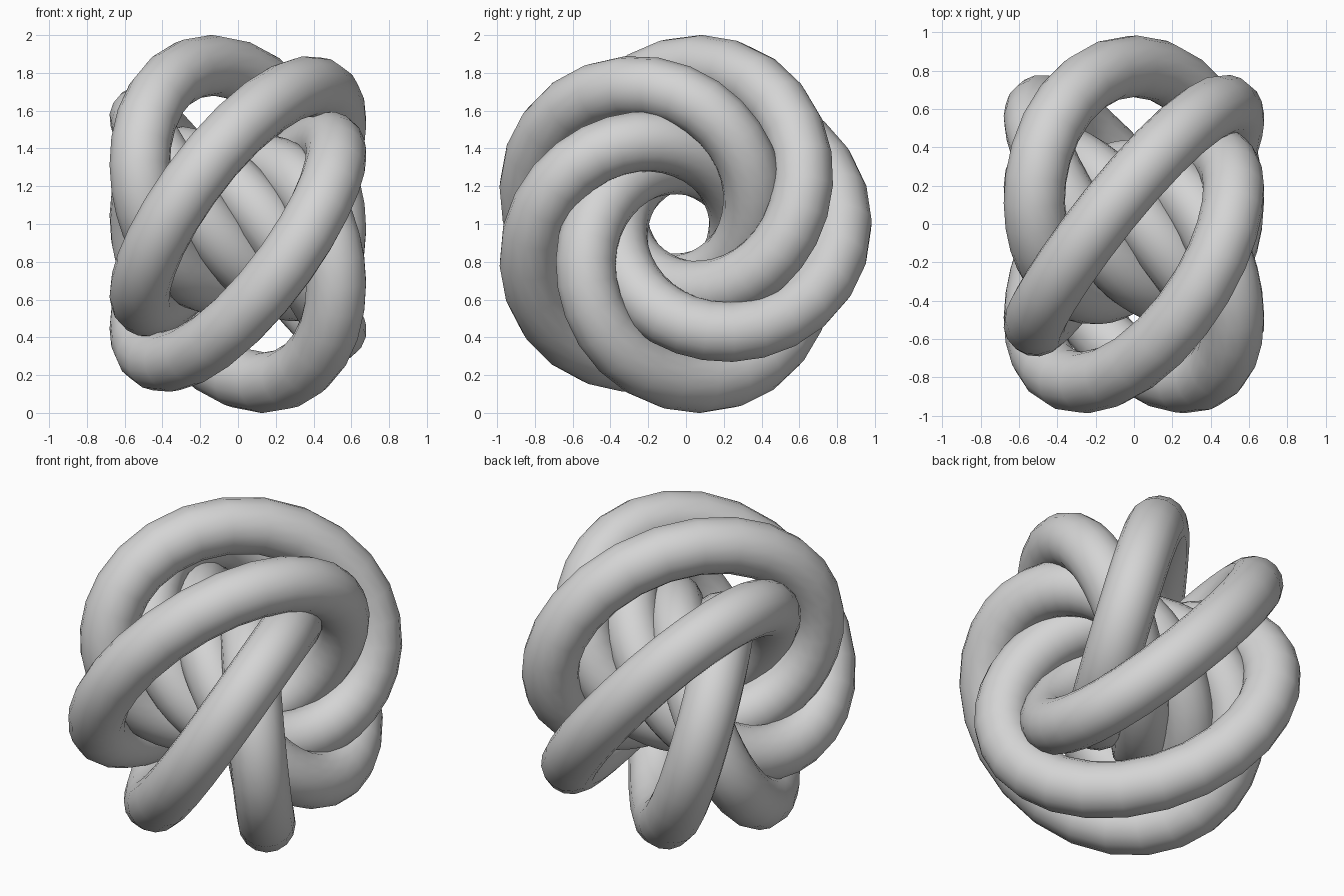
import bpy
from math import sin, cos, atan2, sqrt, tau

cube = bpy.data.objects.get("Cube")
if cube:
    bpy.data.objects.remove(cube, do_unlink=True)

# Knot proportions: turns round the x axis, loops through the hole
TURNS, LOOPS, STEPS = 6, 5, 200
RING, SWELL, HALF_WIDTH, TUBE = 0.585, 0.271, 0.52, 0.161
CENTRE_Y, CENTRE_Z = -0.032, 1.0
LAG = sqrt((RING + SWELL) / (RING - SWELL))

grey = bpy.data.materials.new("plain grey")
grey.use_nodes = True
colour = (0.66, 0.66, 0.66, 1)
grey.diffuse_color = colour
grey.node_tree.nodes["Principled BSDF"].inputs["Base Color"].default_value = colour


def knot_point(s):
    """Steady turn round the axis, passing quickly outside and slowly inside."""
    half = LOOPS * s / 2
    around = 2 * atan2(LAG * sin(half), cos(half))
    radius = RING + SWELL * cos(around)
    return (HALF_WIDTH * sin(around),
            CENTRE_Y + radius * cos(TURNS * s),
            CENTRE_Z - radius * sin(TURNS * s))


# Closed centre line with a round tube swept along it
path = bpy.data.curves.new("knot_path", "CURVE")
path.dimensions = "3D"
path.bevel_depth = TUBE
path.bevel_resolution = 6
spline = path.splines.new("POLY")
spline.points.add(STEPS - 1)
for i, point in enumerate(spline.points):
    point.co = (*knot_point(tau * i / STEPS), 1)
spline.use_cyclic_u = True
spline.use_smooth = True
path.materials.append(grey)

knot = bpy.data.objects.new("knotted_tube", path)
bpy.context.collection.objects.link(knot)

# Turn the sweep into a smooth mesh
for other in bpy.context.selected_objects:
    other.select_set(False)
knot.select_set(True)
bpy.context.view_layer.objects.active = knot
bpy.ops.object.convert(target="MESH")
bpy.ops.object.shade_smooth()
